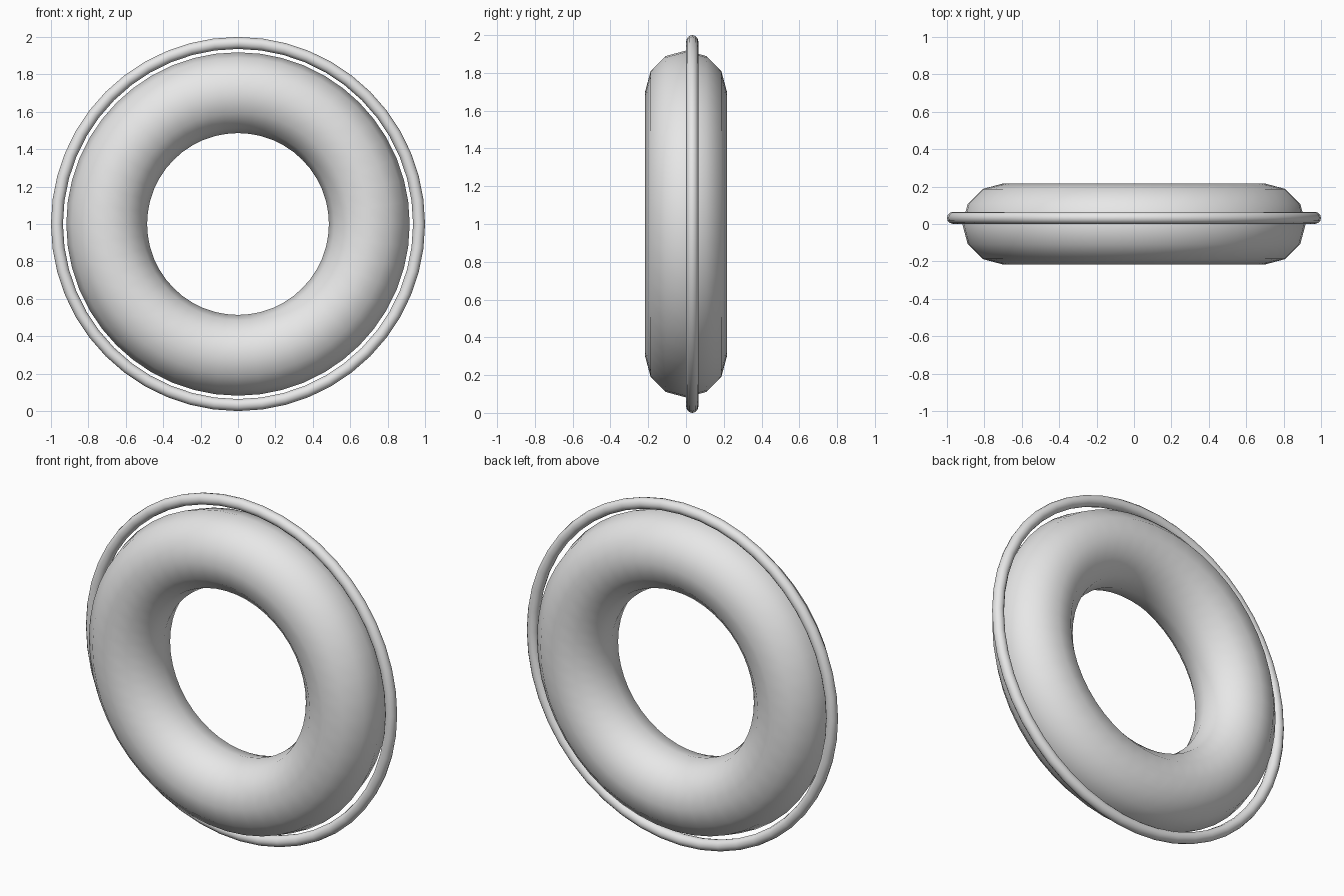
import bpy, math

if "Cube" in bpy.data.objects:
    bpy.data.objects.remove(bpy.data.objects["Cube"])

grey = bpy.data.materials.new("light_grey")
grey.diffuse_color = (0.8, 0.8, 0.8, 1)
grey.use_nodes = True
grey.node_tree.nodes["Principled BSDF"].inputs["Base Color"].default_value = grey.diffuse_color


def ring(name, y, major, minor, segs, sides):
    """Upright torus whose axis runs along y."""
    bpy.ops.mesh.primitive_torus_add(
        major_radius=major, minor_radius=minor,
        major_segments=segs, minor_segments=sides,
        location=(0, y, 1), rotation=(math.pi / 2, 0, 0))
    ob = bpy.context.object
    ob.name = name
    ob.data.materials.append(grey)
    bpy.ops.object.shade_smooth()
    return ob


# Fat inflated tube
ring("tube", 0, 0.702, 0.216, 48, 12)
# Thin rope hoop around the outside, slightly behind the middle
ring("rope_hoop", 0.033, 0.968, 0.032, 48, 12)
